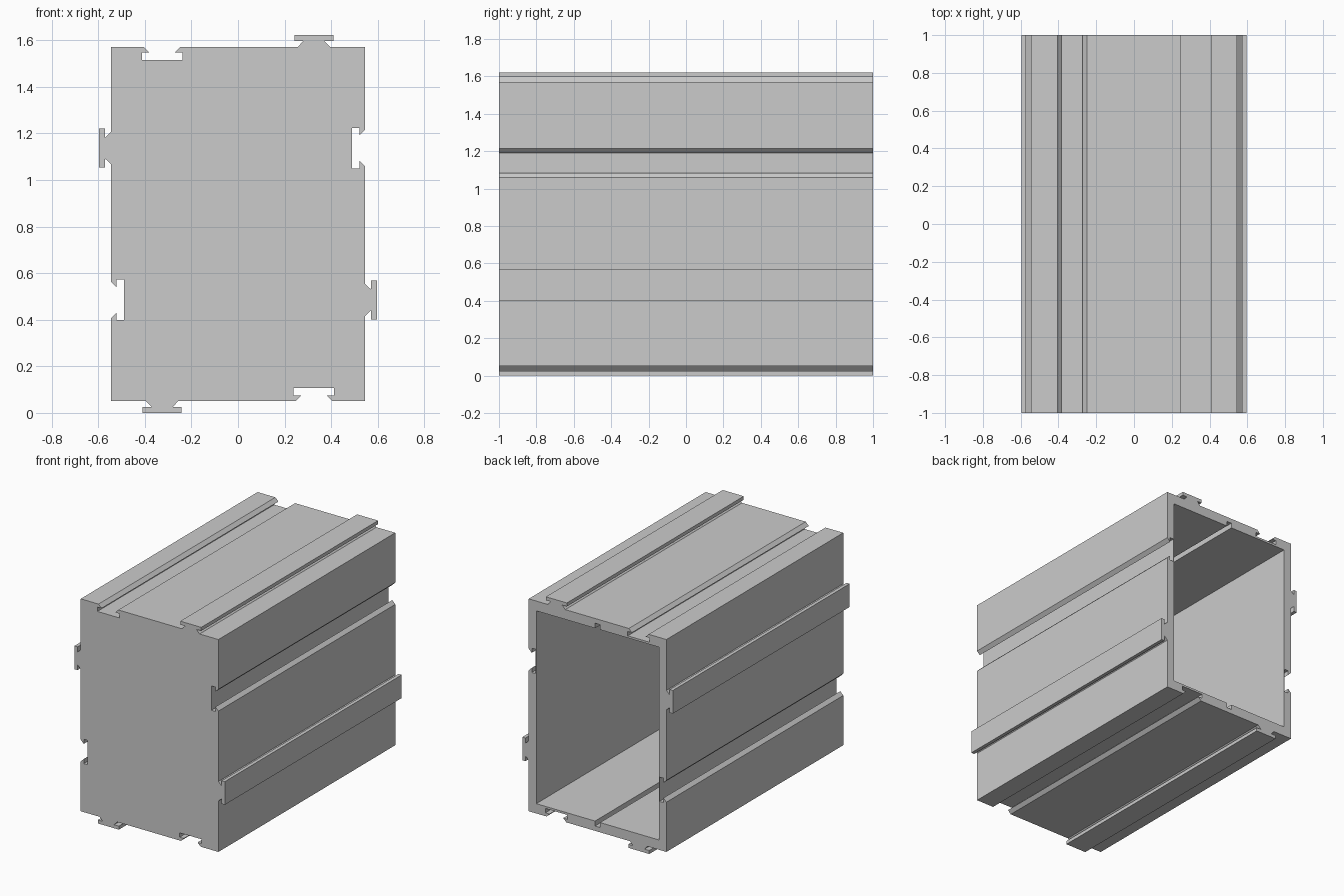
import bpy
import bmesh

cube = bpy.data.objects.get("Cube")
if cube:
    bpy.data.objects.remove(cube, do_unlink=True)

HALF_W, HALF_H, MID_Z = 0.545, 0.76, 0.811
WALL_SIDE, WALL_TOP, WALL_FRONT = 0.06, 0.07, 0.06
OFFSET = 0.326

grey = bpy.data.materials.new("light_grey")
grey.use_nodes = True
colour = (0.6, 0.6, 0.6, 1)
grey.diffuse_color = colour
grey.node_tree.nodes["Principled BSDF"].inputs["Base Color"].default_value = colour

# Half profiles of the joints: (half width, height out of the wall)
TONGUE = [(0.070, 0), (0.045, 0.026), (0.083, 0.026), (0.083, 0.051)]
SLOT = [(0.078, 0), (0.054, -0.024), (0.087, -0.024), (0.087, -0.055)]


def joint(half, centre):
    """Mirror a half profile around its centre along the wall."""
    return ([(centre - w, out) for w, out in half]
            + [(centre + w, out) for w, out in reversed(half)])


def outer_profile():
    """Walk the four walls, each with one tongue and then one slot."""
    points = []
    for side in range(4):
        reach, span = (HALF_W, HALF_H) if side % 2 == 0 else (HALF_H, HALF_W)
        wall = [(-span, 0)] + joint(TONGUE, -OFFSET) + joint(SLOT, OFFSET)
        for along, out in wall:
            x, z = reach + out, along
            for _ in range(side):
                x, z = -z, x
            points.append((x, z))
    return points


def cavity_profile():
    """Rectangle with a narrow groove in the middle of floor and ceiling."""
    w, h = HALF_W - WALL_SIDE, HALF_H - WALL_TOP
    g, deep = 0.02, HALF_H - WALL_TOP + 0.036
    half = [(w, -h), (w, h), (g, h), (g, deep), (-g, deep), (-g, h)]
    return half + [(-x, -z) for x, z in half]


def prism(name, profile, y0, y1):
    """Extrude an x-z profile along y."""
    bm = bmesh.new()
    face = bm.faces.new([bm.verts.new((x, y0, z + MID_Z)) for x, z in profile])
    new = bmesh.ops.extrude_face_region(bm, geom=[face])["geom"]
    moved = [v for v in new if isinstance(v, bmesh.types.BMVert)]
    bmesh.ops.translate(bm, verts=moved, vec=(0, y1 - y0, 0))
    bmesh.ops.recalc_face_normals(bm, faces=bm.faces)
    mesh = bpy.data.meshes.new(name)
    bm.to_mesh(mesh)
    bm.free()
    mesh.materials.append(grey)
    obj = bpy.data.objects.new(name, mesh)
    bpy.context.collection.objects.link(obj)
    return obj


# Interlocking box, closed at the front and open at the back
box = prism("interlocking_box", outer_profile(), -1, 1)
cavity = prism("cavity_cutter", cavity_profile(), -1 + WALL_FRONT, 1.1)
cavity.hide_render = True

cut = box.modifiers.new("hollow", "BOOLEAN")
cut.operation = "DIFFERENCE"
cut.solver = "EXACT"
cut.object = cavity
bpy.context.view_layer.objects.active = box
bpy.ops.object.modifier_apply(modifier=cut.name)
bpy.data.objects.remove(cavity, do_unlink=True)
